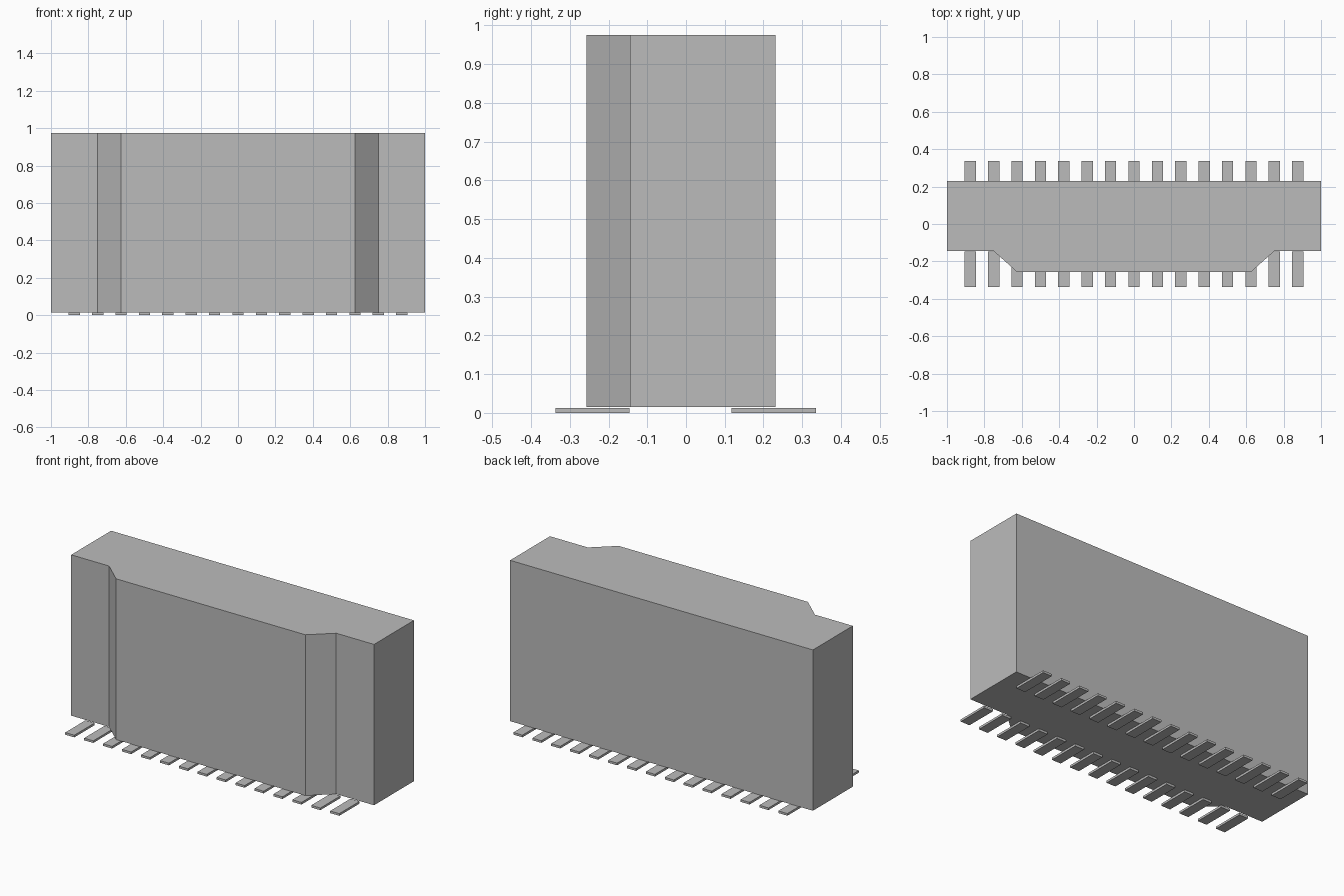
import bpy
import bmesh

cube = bpy.data.objects.get("Cube")
if cube:
    bpy.data.objects.remove(cube, do_unlink=True)

grey = bpy.data.materials.new("light grey")
grey.use_nodes = True
colour = (0.5, 0.5, 0.5, 1)
grey.diffuse_color = colour
grey.node_tree.nodes["Principled BSDF"].inputs["Base Color"].default_value = colour


def prism(name, outline, bottom, top):
    """Extrude a flat outline from bottom to top."""
    bm = bmesh.new()
    base = bm.faces.new([bm.verts.new((x, y, bottom)) for x, y in outline])
    new = bmesh.ops.extrude_face_region(bm, geom=[base], use_keep_orig=True)["geom"]
    for v in new:
        if isinstance(v, bmesh.types.BMVert):
            v.co.z = top
    bmesh.ops.recalc_face_normals(bm, faces=bm.faces)
    mesh = bpy.data.meshes.new(name)
    bm.to_mesh(mesh)
    bm.free()
    mesh.materials.append(grey)
    obj = bpy.data.objects.new(name, mesh)
    bpy.context.collection.objects.link(obj)
    return obj


# Housing with a raised, chamfered front, mirrored about the middle
half = [(0.625, -0.257), (0.75, -0.145), (1, -0.145), (1, 0.231)]
housing = half + [(-x, y) for x, y in reversed(half)]
prism("housing", housing, 0.015, 0.975)

# Two rows of flat contact pins
PIN_COUNT, PITCH, PIN_HALF = 15, 0.125, 0.03
for row, y0, y1 in (("front", -0.337, -0.146), ("back", 0.118, 0.336)):
    for i in range(PIN_COUNT):
        x = (i - (PIN_COUNT - 1) / 2) * PITCH
        a, b = x - PIN_HALF, x + PIN_HALF
        prism(f"{row}_pin_{i + 1}", [(a, y0), (b, y0), (b, y1), (a, y1)], 0, 0.013)
